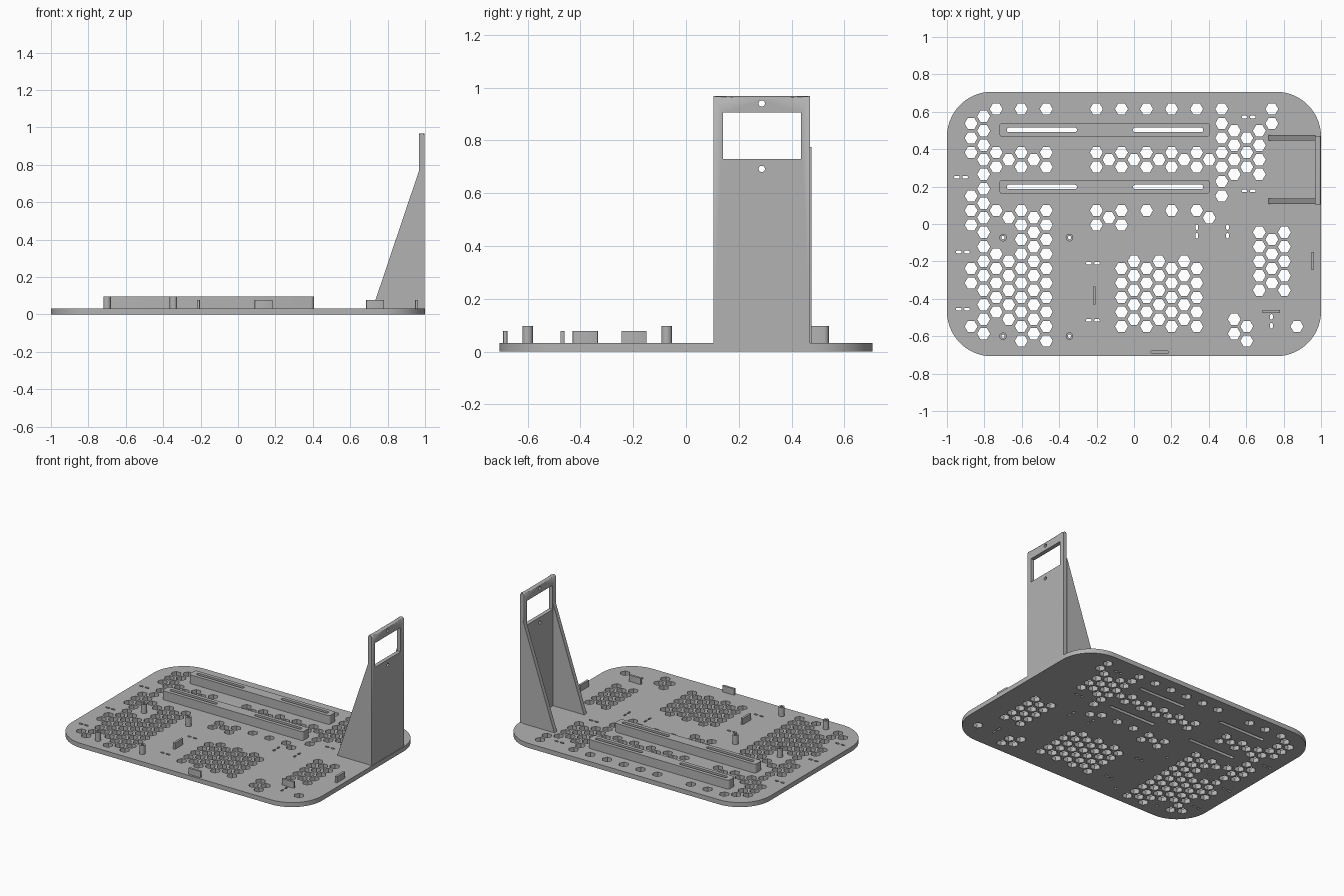
import bpy, bmesh, math
from mathutils import Matrix

if "Cube" in bpy.data.objects:
    bpy.data.objects.remove(bpy.data.objects["Cube"])

grey = bpy.data.materials.new("plain grey")
grey.diffuse_color = (0.45, 0.45, 0.45, 1)
grey.use_nodes = True
grey.node_tree.nodes["Principled BSDF"].inputs["Base Color"].default_value = grey.diffuse_color
PLATE, RAIL, CLIP = 0.033, 0.097, 0.078


# Outline helpers: each returns a closed 2D loop
def rounded(x0, x1, y0, y1, r, seg=4):
    corners = [(x1 - r, y1 - r), (x0 + r, y1 - r), (x0 + r, y0 + r), (x1 - r, y0 + r)]
    return [(cx + r * math.cos((q + s / seg) * math.pi / 2),
             cy + r * math.sin((q + s / seg) * math.pi / 2))
            for q, (cx, cy) in enumerate(corners) for s in range(seg + 1)]


def ngon(x, y, r, n):
    return [(x + r * math.cos(2 * math.pi * k / n), y + r * math.sin(2 * math.pi * k / n))
            for k in range(n)]


def rect(x0, x1, y0, y1):
    return [(x0, y0), (x1, y0), (x1, y1), (x0, y1)]


def panel(name, loops, low, high, matrix=None):
    """Extrude the first loop from low to high, with the other loops as holes."""
    cu = bpy.data.curves.new(name, 'CURVE')
    cu.dimensions, cu.fill_mode = '2D', 'BOTH'
    cu.extrude = (high - low) / 2
    for loop in loops:
        sp = cu.splines.new('POLY')
        sp.points.add(len(loop) - 1)
        for p, (x, y) in zip(sp.points, loop):
            p.co = (x, y, 0, 1)
        sp.use_cyclic_u = True
    ob = bpy.data.objects.new(name, cu)
    bpy.context.collection.objects.link(ob)
    bpy.ops.object.select_all(action='DESELECT')
    ob.select_set(True)
    bpy.context.view_layer.objects.active = ob
    bpy.ops.object.convert(target='MESH')
    ob = bpy.context.object
    bm = bmesh.new()
    bm.from_mesh(ob.data)
    bmesh.ops.remove_doubles(bm, verts=bm.verts, dist=1e-5)
    bmesh.ops.translate(bm, verts=bm.verts, vec=(0, 0, (low + high) / 2))
    if matrix:
        bmesh.ops.transform(bm, matrix=matrix, verts=bm.verts)
    bmesh.ops.recalc_face_normals(bm, faces=bm.faces)
    bm.to_mesh(ob.data)
    bm.free()
    ob.data.materials.clear()
    ob.data.materials.append(grey)
    bpy.ops.object.shade_smooth_by_angle(angle=math.radians(30))
    return ob


# Honeycomb vents: filled rows for each column, odd columns sit half a row higher
top_row, mid = [0], [3, 4]
vents = {
    -13: [1, 2, 3, 6, 7, 8, 11, 12, 15],
    -12: range(16),
    -11: [0, 3, 4, 7, *range(10, 15)],
    -10: [3, 7, *range(10, 15)],
    -9: [0, 3, 4, *range(7, 17)],
    -8: [3, *range(7, 16)],
    -7: [0, 3, 4, *range(7, 17)],
    -3: [0, 3, 4, 7, 8],
    -2: [3, 7],
    -1: [0, 3, 4, 7, 8, *range(11, 16)],
    6: [3, 7],
    7: range(7),
    8: [1, 2, 3, 4, 14, 15],
    9: [2, 3, 4, 15, 16],
    10: [1, 2, 3, 4, *range(8, 13)],
    11: [0, 1, *range(9, 13)],
    12: range(8, 13),
    13: [15],
}
for c in (0, 2, 4):
    vents[c] = [3, *range(10, 15)]
for c in (1, 3, 5):
    vents[c] = [0, 3, 4, 7, *range(11, 16)]
holes = [ngon(c * 0.067, (0.615 if c % 2 else 0.576) - 0.0775 * j, 0.0345, 6)
         for c, rows in vents.items() for j in rows]

# Cable tie slots in pairs
for x, y in [(-0.925, 0.25), (-0.915, -0.15), (-0.915, -0.455), (-0.22, -0.21),
             (-0.22, -0.515), (0.613, 0.572), (0.613, 0.177)]:
    for dx in (-0.022, 0.022):
        holes.append(rounded(x + dx - 0.015, x + dx + 0.015, y - 0.007, y + 0.007, 0.006, 2))
for x, y in [(0.335, -0.04), (0.5, -0.04), (0.735, -0.52)]:
    for dy in (-0.023, 0.023):
        holes.append(rounded(x - 0.007, x + 0.007, y + dy - 0.015, y + dy + 0.015, 0.006, 2))

# Long slots shared by the rails and the base plate
rail_slots = {y: [rounded(x, x + 0.375, y - 0.012, y + 0.012, 0.011) for x in (-0.68, -0.005)]
              for y in (0.503, 0.198)}
posts = [(x, y) for x in (-0.70, -0.345) for y in (-0.073, -0.60)]
post_holes = [ngon(x, y, 0.009, 12) for x, y in posts]

# Base plate
outline = rounded(-1, 1, -0.707, 0.707, 0.24, 14)
panel("base_plate", [outline, *holes, *post_holes, *rail_slots[0.503], *rail_slots[0.198]],
      0, PLATE)

# Slotted rails
for y, slots in rail_slots.items():
    panel("slotted_rail", [rounded(-0.72, 0.406, y - 0.038, y + 0.038, 0.018), *slots],
          PLATE, RAIL)

# Hollow screw posts
for (x, y), hole in zip(posts, post_holes):
    panel("screw_post", [ngon(x, y, 0.02, 24), hole], PLATE, RAIL)

# Upright locating tabs
for x, y, along_x in [(0.137, -0.685, 1), (0.733, -0.468, 1), (-0.212, -0.382, 0),
                      (0.955, -0.197, 0)]:
    hx, hy = (0.048, 0.008) if along_x else (0.008, 0.048)
    panel("locating_tab", [rounded(x - hx, x + hx, y - hy, y + hy, 0.004, 2)], PLATE, CLIP)

# Upright wall with window and two screw holes (profile in y-z)
to_yz = Matrix(((0, 0, 1, 0), (1, 0, 0, 0), (0, 1, 0, 0), (0, 0, 0, 1)))
wall = panel("upright_wall",
             [rect(0.104, 0.47, PLATE, 0.968), rect(0.14, 0.435, 0.73, 0.905),
              ngon(0.287, 0.94, 0.012, 16), ngon(0.287, 0.692, 0.012, 16)],
             0.968, 0.997, to_yz)
bm = bmesh.new()
bm.from_mesh(wall.data)
tops = [e for e in bm.edges if all(v.co.z > 0.967 for v in e.verts)
        and abs(e.verts[0].co.x - e.verts[1].co.x) < 1e-4]
bmesh.ops.bevel(bm, geom=tops, offset=0.009, segments=3, profile=0.5, affect='EDGES')
bm.to_mesh(wall.data)
bm.free()

# Sloping side ribs (profile in x-z)
to_xz = Matrix(((1, 0, 0, 0), (0, 0, 1, 0), (0, 1, 0, 0), (0, 0, 0, 1)))
for y in (0.106, 0.446):
    panel("side_rib", [[(0.72, PLATE), (0.97, PLATE), (0.97, 0.775)]], y, y + 0.03, to_xz)
